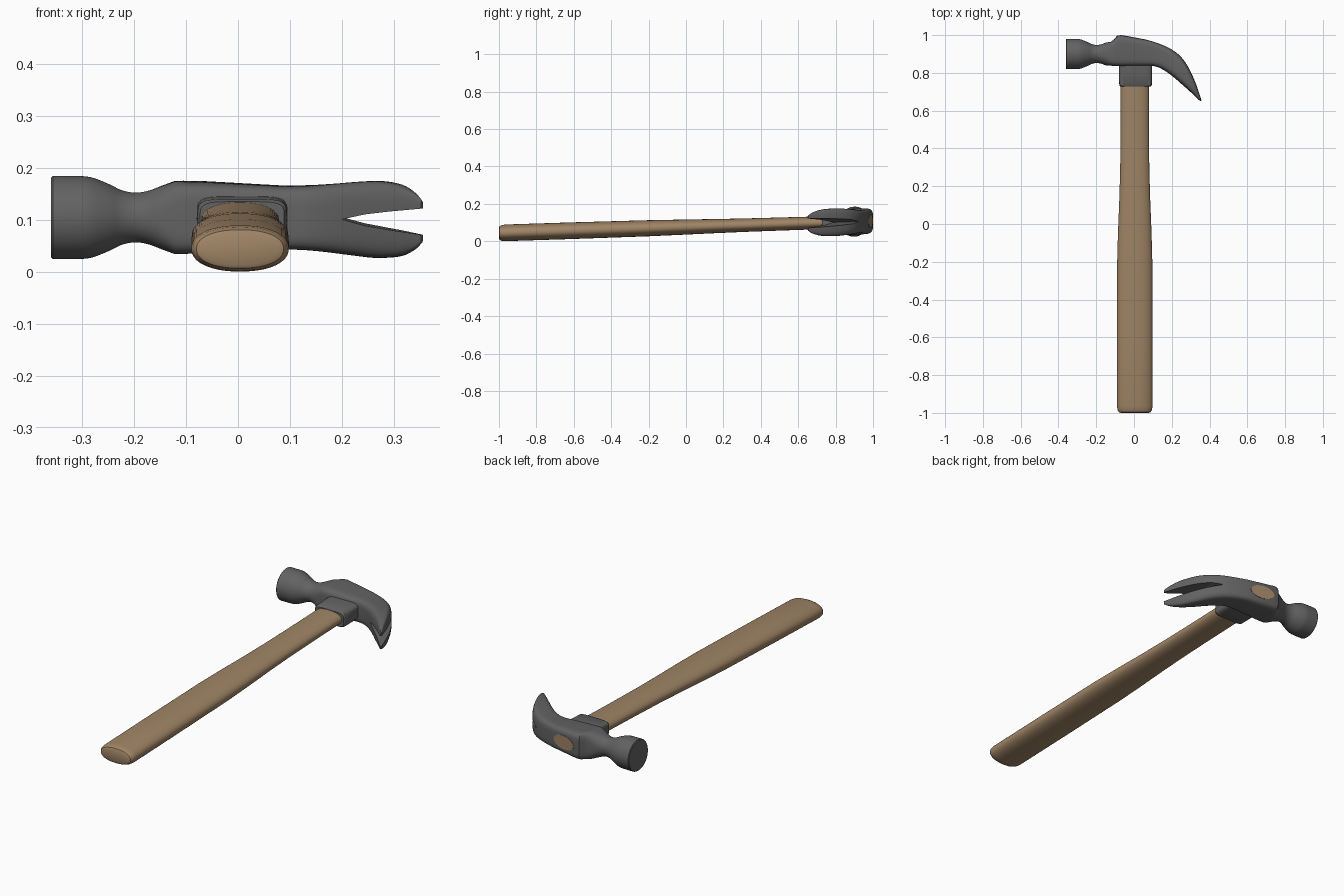
import bpy, bmesh, math

if "Cube" in bpy.data.objects:
    bpy.data.objects.remove(bpy.data.objects["Cube"])

N = 64  # points around each cross-section


def material(name, rgb):
    m = bpy.data.materials.new(name)
    m.diffuse_color = (*rgb, 1)
    m.use_nodes = True
    m.node_tree.nodes["Principled BSDF"].inputs["Base Color"].default_value = m.diffuse_color
    return m


STEEL = material("dark steel", (0.125, 0.123, 0.125))
WOOD = material("brown wood", (0.35, 0.232, 0.132))


def tilt(x, y, z):
    """The hammer lies slightly tilted: the head end is higher than the grip end."""
    return (x, y, z + 0.105 + 0.032 * (y - 0.9))


def spow(v, e):
    return math.copysign(abs(v) ** e, v)


def ring(p):
    """Unit superellipse: p = 2 is round, higher is boxier."""
    return [(spow(math.cos(2 * math.pi * i / N), 2 / p),
             spow(math.sin(2 * math.pi * i / N), 2 / p)) for i in range(N)]


def loft(name, sections, mat):
    bm = bmesh.new()
    rings = [[bm.verts.new(tilt(*c)) for c in s] for s in sections]
    n = len(rings[0])
    for a, b in zip(rings, rings[1:]):
        for i in range(n):
            j = (i + 1) % n
            bm.faces.new((a[i], a[j], b[j], b[i]))
    bm.faces.new(rings[0])
    bm.faces.new(rings[-1])
    bmesh.ops.recalc_face_normals(bm, faces=bm.faces)
    me = bpy.data.meshes.new(name)
    bm.to_mesh(me)
    bm.free()
    me.materials.append(mat)
    ob = bpy.data.objects.new(name, me)
    bpy.context.collection.objects.link(ob)
    return ob


def smooth_shade(ob, angle=32):
    bpy.ops.object.select_all(action='DESELECT')
    ob.select_set(True)
    bpy.context.view_layer.objects.active = ob
    bpy.ops.object.shade_smooth_by_angle(angle=math.radians(angle))


def spline(st, steps=4):
    """Catmull-Rom refinement of a list of stations."""
    out = []
    for k in range(len(st) - 1):
        a, b, c, d = st[max(k - 1, 0)], st[k], st[k + 1], st[min(k + 2, len(st) - 1)]
        for s in range(steps):
            t = s / steps
            out.append(tuple(0.5 * (2 * q + (r - p) * t + (2 * p - 5 * q + 4 * r - w) * t * t
                                    + (3 * q - p - 3 * r + w) * t ** 3)
                             for p, q, r, w in zip(a, b, c, d)))
    return out + [st[-1]]


# Head stations: top x, top y, bottom x, bottom y, half width, roundness
poll = spline([(x, 0.9 + r, x, 0.9 - r, r, p) for x, r, p in (
    (-0.357, 0.08, 2), (-0.32, 0.08, 2), (-0.285, 0.078, 2), (-0.25, 0.065, 2),
    (-0.225, 0.053, 2), (-0.2, 0.048, 2), (-0.175, 0.051, 2.2), (-0.15, 0.06, 2.6))])
poll.insert(0, (-0.36, 0.977, -0.36, 0.823, 0.077, 2))
body = [(-0.122, 0.965, -0.122, 0.838, 0.070, 4),
        (-0.105, 0.978, -0.105, 0.836, 0.070, 4.5),
        (-0.09, 0.997, -0.09, 0.836, 0.069, 5),
        (-0.07, 1.0, -0.07, 0.836, 0.069, 5)]
claw = spline([(0.08, 0.972, 0.09, 0.838, 0.061, 5),
               (0.14, 0.952, 0.125, 0.831, 0.062, 4.5),
               (0.20, 0.924, 0.165, 0.810, 0.066, 4),
               (0.25, 0.884, 0.21, 0.777, 0.071, 3.8),
               (0.29, 0.826, 0.255, 0.738, 0.074, 3.6),
               (0.325, 0.75, 0.30, 0.698, 0.069, 3.5),
               (0.346, 0.69, 0.333, 0.666, 0.055, 3.5),
               (0.357, 0.656, 0.352, 0.650, 0.040, 3.5)])


def head_section(s):
    tx, ty, bx, by, hz, p = s
    return [((tx + bx) / 2 + (tx - bx) / 2 * c, (ty + by) / 2 + (ty - by) / 2 * c, hz * d)
            for c, d in ring(p)]


head = loft("hammer_head", [head_section(s) for s in poll + body + claw], STEEL)

# Nail notch splitting the claw into two prongs
half = [(0.2, 0.0), (0.245, 0.011), (0.29, 0.0175), (0.36, 0.026), (0.45, 0.036)]
outline = half + [(x, -z) for x, z in reversed(half[1:])]
cutter = loft("notch_cutter", [[(x, y, z) for x, z in outline] for y in (0.5, 1.1)], STEEL)
cutter.hide_render = True
mod = head.modifiers.new("notch", 'BOOLEAN')
mod.operation = 'DIFFERENCE'
mod.solver = 'EXACT'
mod.object = cutter
bpy.context.view_layer.objects.active = head
bpy.ops.object.modifier_apply(modifier=mod.name)
bpy.data.objects.remove(cutter)
smooth_shade(head)


def along_y(name, stations, mat, slope=0.0):
    """Loft along y: y, centre x, half x, half z, roundness."""
    ob = loft(name, [[(cx + hx * c, y + slope * (cx + hx * c), hz * d) for c, d in ring(p)]
                     for y, cx, hx, hz, p in stations], mat)
    smooth_shade(ob)


# Collar below the head
along_y("head_collar", [(0.728, 0.008, 0.081, 0.036, 5), (0.736, 0.008, 0.086, 0.041, 5),
                        (0.80, 0.008, 0.087, 0.042, 5), (0.87, 0.008, 0.088, 0.043, 5)], STEEL)

# Wooden handle with a rounded butt
along_y("handle", [(-1.0, 0.004, 0.074, 0.030, 2.2), (-0.996, 0.004, 0.084, 0.037, 2.2),
                   (-0.985, 0.004, 0.091, 0.042, 2.2), (-0.965, 0.004, 0.094, 0.0445, 2.2),
                   (-0.6, 0.004, 0.094, 0.0445, 2.2), (-0.2, 0.004, 0.093, 0.043, 2.2),
                   (-0.05, 0.004, 0.089, 0.041, 2.2), (0.15, 0.004, 0.081, 0.038, 2.2),
                   (0.3, 0.004, 0.077, 0.036, 2.2), (0.5, 0.004, 0.075, 0.035, 2.2),
                   (0.78, 0.004, 0.075, 0.034, 2.2)], WOOD)

# Handle end showing through the top of the head
along_y("handle_top_plug", [(0.98, 0.003, 0.064, 0.035, 2), (0.9884, 0.003, 0.064, 0.035, 2)],
        WOOD, slope=-0.187)
